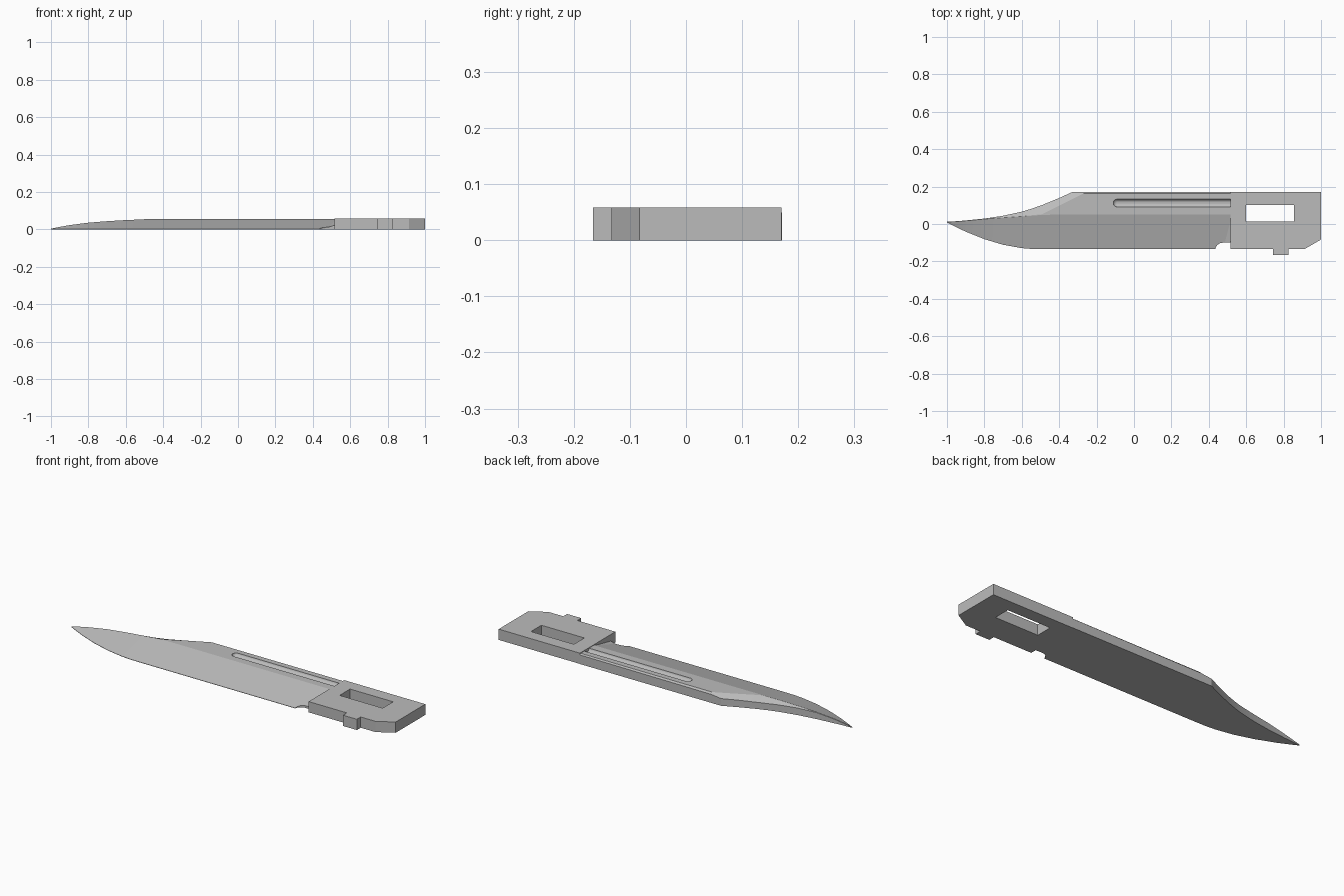
import bpy, bmesh, math

cube = bpy.data.objects.get("Cube")
if cube:
    bpy.data.objects.remove(cube, do_unlink=True)

steel = bpy.data.materials.new("grey_steel")
steel.use_nodes = True
GREY = (0.5, 0.5, 0.5, 1)
steel.diffuse_color = GREY
steel.node_tree.nodes["Principled BSDF"].inputs["Base Color"].default_value = GREY


def make_object(name, bm):
    bmesh.ops.recalc_face_normals(bm, faces=bm.faces)
    mesh = bpy.data.meshes.new(name)
    bm.to_mesh(mesh)
    bm.free()
    mesh.materials.append(steel)
    ob = bpy.data.objects.new(name, mesh)
    bpy.context.collection.objects.link(ob)
    return ob


def prism(name, outline, z0, z1):
    bm = bmesh.new()
    face = bm.faces.new([bm.verts.new((x, y, z0)) for x, y in outline])
    new = bmesh.ops.extrude_face_region(bm, geom=[face])["geom"]
    bmesh.ops.translate(bm, vec=(0, 0, z1 - z0),
                        verts=[v for v in new if isinstance(v, bmesh.types.BMVert)])
    return make_object(name, bm)


def cut(target, cutter):
    mod = target.modifiers.new("cut", 'BOOLEAN')
    mod.operation, mod.solver, mod.object = 'DIFFERENCE', 'EXACT', cutter
    bpy.context.view_layer.objects.active = target
    bpy.ops.object.modifier_apply(modifier=mod.name)
    bpy.data.objects.remove(cutter, do_unlink=True)


# Tang with angled corner, locking tab and slot
tang = prism("tang", [(0.515, 0.17), (1, 0.17), (1, -0.083), (0.914, -0.133),
                      (0.826, -0.133), (0.826, -0.166), (0.743, -0.166),
                      (0.743, -0.133), (0.515, -0.133)], 0, 0.058)
cut(tang, prism("slot_cutter", [(0.598, 0.013), (0.855, 0.013),
                                (0.855, 0.102), (0.598, 0.102)], -0.1, 0.2))

# Blade stations: x, edge y, ridge y, ridge z, flat end y, spine y, spine z
stations = [
    (-1.00, 0.008, 0.010, 0.004, 0.010, 0.011, 0.003),
    (-0.95, -0.017, 0.013, 0.014, 0.013, 0.014, 0.013),
    (-0.90, -0.041, 0.017, 0.023, 0.017, 0.018, 0.022),
    (-0.80, -0.081, 0.026, 0.036, 0.026, 0.028, 0.035),
    (-0.70, -0.111, 0.033, 0.044, 0.034, 0.043, 0.038),
    (-0.60, -0.129, 0.040, 0.050, 0.041, 0.065, 0.037),
    (-0.55, -0.133, 0.044, 0.052, 0.046, 0.080, 0.036),
    (-0.49, -0.134, 0.049, 0.055, 0.052, 0.101, 0.036),
    (-0.40, -0.134, 0.050, 0.055, 0.098, 0.138, 0.038),
    (-0.33, -0.134, 0.050, 0.055, 0.133, 0.170, 0.039),
    (-0.27, -0.134, 0.050, 0.055, 0.162, 0.170, 0.046),
    (0.515, -0.134, 0.050, 0.055, 0.163, 0.170, 0.049),
]
bm = bmesh.new()
rings = []
for x, ye, yr, zr, yf, ys, zs in stations:
    section = [(ye, 0), (ye, 0.002), (yr, zr), (yf + 0.0005, zr), (ys + 0.001, zs), (ys + 0.001, 0)]
    rings.append([bm.verts.new((x, y, z)) for y, z in section])
for a, b in zip(rings, rings[1:]):
    for i in range(6):
        j = (i + 1) % 6
        bm.faces.new((a[i], a[j], b[j], b[i]))
bm.faces.new(rings[0])
bm.faces.new(rings[-1])
blade = make_object("blade", bm)

# Long rounded groove beside the spine
bm = bmesh.new()
bmesh.ops.create_uvsphere(bm, u_segments=24, v_segments=12, radius=0.021)
for v in bm.verts:
    v.co.z *= 0.8
    if v.co.x > 0.001:
        v.co.x += 1
bmesh.ops.translate(bm, verts=bm.verts, vec=(-0.09, 0.112, 0.056))
cut(blade, make_object("groove_cutter", bm))

# Rounded notch where the edge meets the tang
arc = [(0.475 - 0.04 * math.sin(t), -0.138 + 0.038 * math.cos(t))
       for t in [math.pi / 2 * i / 6 for i in range(7)]]
cut(blade, prism("notch_cutter", [(0.53, -0.1)] + arc + [(0.435, -0.2), (0.53, -0.2)],
                 -0.1, 0.2))

# Small plunge ramp between the edge bevel and the tang
bm = bmesh.new()
front, back, low = [bm.verts.new(p) for p in ((0.48, -0.095, 0.011), (0.515, 0.02, 0.046),
                                             (0.515, -0.098, 0.0))]
top = bm.verts.new((0.515, -0.095, 0.022))
for tri in ((front, back, top), (front, top, low), (front, low, back), (low, top, back)):
    bm.faces.new(tri)
make_object("plunge_ramp", bm)

# Smooth the gentle curves and keep the ground lines sharp
bpy.ops.object.select_all(action='DESELECT')
blade.select_set(True)
bpy.context.view_layer.objects.active = blade
bpy.ops.object.shade_smooth_by_angle(angle=math.radians(12))
